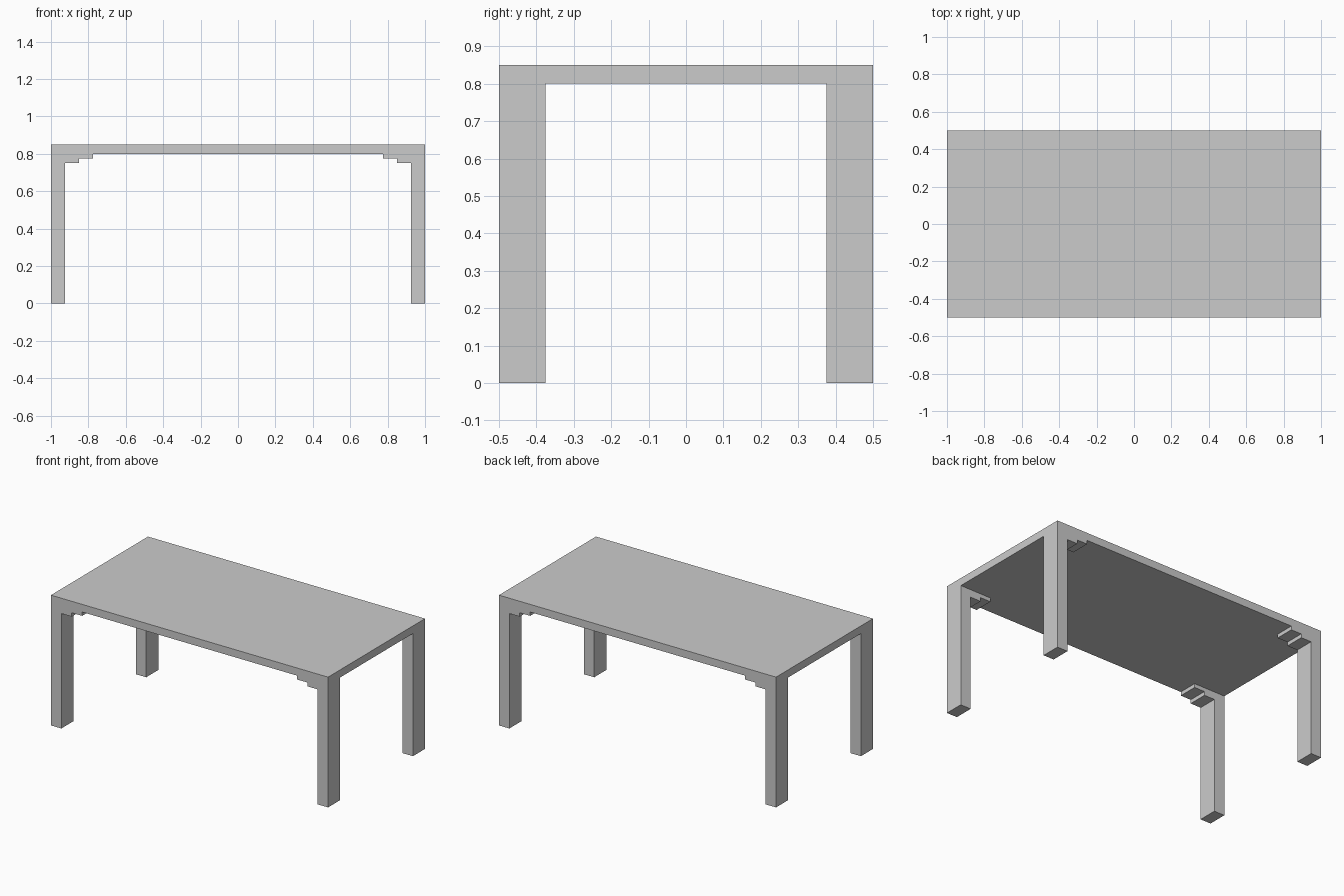
import bpy
import bmesh

if "Cube" in bpy.data.objects:
    bpy.data.objects.remove(bpy.data.objects["Cube"])

TOP_Z, UNDER_Z = 0.85, 0.80
HALF_X, HALF_Y = 1.0, 0.5
LEG_X, LEG_Y = 0.075, 0.125      # leg thickness and depth
STEP = 0.025                     # height of each bracket step


def extrude_profile(name, profile, y0, y1):
    """Extrude an (x, z) outline from y0 to y1."""
    bm = bmesh.new()
    face = bm.faces.new([bm.verts.new((x, y0, z)) for x, z in profile])
    ext = bmesh.ops.extrude_face_region(bm, geom=[face])
    verts = [g for g in ext["geom"] if isinstance(g, bmesh.types.BMVert)]
    bmesh.ops.translate(bm, vec=(0, y1 - y0, 0), verts=verts)
    bmesh.ops.recalc_face_normals(bm, faces=bm.faces)
    mesh = bpy.data.meshes.new(name)
    bm.to_mesh(mesh)
    bm.free()
    obj = bpy.data.objects.new(name, mesh)
    bpy.context.collection.objects.link(obj)
    return obj


# Flat slab top
extrude_profile("table_top",
                [(-HALF_X, UNDER_Z), (HALF_X, UNDER_Z),
                 (HALF_X, TOP_Z), (-HALF_X, TOP_Z)],
                -HALF_Y, HALF_Y)

# Leg with a two-step corner bracket, mirrored to all four corners
inner = HALF_X - LEG_X
leg_profile = [
    (HALF_X, 0), (HALF_X, UNDER_Z),
    (inner - 2 * LEG_X, UNDER_Z), (inner - 2 * LEG_X, UNDER_Z - STEP),
    (inner - LEG_X, UNDER_Z - STEP), (inner - LEG_X, UNDER_Z - 2 * STEP),
    (inner, UNDER_Z - 2 * STEP), (inner, 0),
]
legs = extrude_profile("stepped_legs", leg_profile, -HALF_Y, -HALF_Y + LEG_Y)
mirror = legs.modifiers.new("four_corners", 'MIRROR')
mirror.use_axis = (True, True, False)
